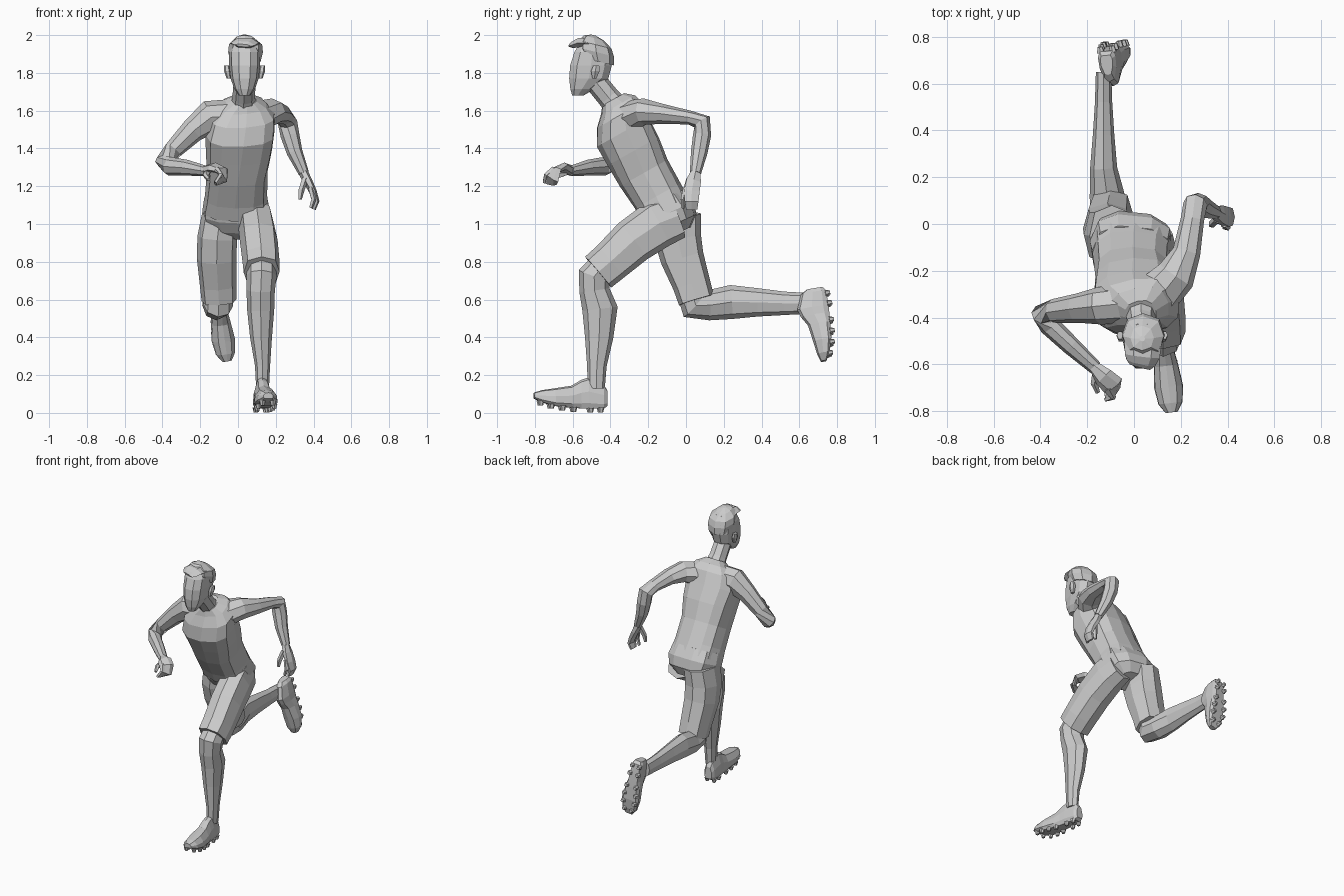
import bpy, bmesh, math
from mathutils import Vector, Matrix


def finish(name, bm):
    bmesh.ops.recalc_face_normals(bm, faces=bm.faces)
    me = bpy.data.meshes.new(name)
    bm.to_mesh(me)
    bm.free()
    ob = bpy.data.objects.new(name, me)
    bpy.context.collection.objects.link(ob)
    return ob


def skin(name, rings):
    """Bridge rings of points and cap both ends."""
    bm = bmesh.new()
    vs = [[bm.verts.new(p) for p in r] for r in rings]
    n = len(vs[0])
    for a, b in zip(vs, vs[1:]):
        for i in range(n):
            bm.faces.new((a[i], a[(i + 1) % n], b[(i + 1) % n], b[i]))
    bm.faces.new(vs[0])
    bm.faces.new(vs[-1])
    return finish(name, bm)


def loft(name, secs, ref=(1, 0, 0), axis=None, n=8, p=1.0, ref_end=None):
    """secs: (x, y, z, half size along ref, half size across)."""
    pts = [Vector(s[:3]) for s in secs]
    rings = []
    for i, s in enumerate(secs):
        if axis:
            t = Vector(axis).normalized()
        else:
            d = [(pts[j + 1] - pts[j]).normalized() for j in (i - 1, i) if 0 <= j < len(pts) - 1]
            t = sum(d, Vector()).normalized()
        r = Vector(ref).lerp(Vector(ref_end or ref), i / (len(secs) - 1))
        u = (r - t * r.dot(t)).normalized()
        v = t.cross(u)
        ring = []
        for k in range(n):
            a = 2 * math.pi * k / n
            c, w = math.cos(a), math.sin(a)
            ring.append(pts[i] + u * s[3] * math.copysign(abs(c) ** p, c)
                        + v * s[4] * math.copysign(abs(w) ** p, w))
        rings.append(ring)
    return skin(name, rings)


# Shirt: leaning and twisting from hips to shoulders
loft("shirt", [
    (-.01, -.11, 1.08, .175, .138), (-.01, -.15, 1.15, .165, .138),
    (-.005, -.224, 1.27, .16, .145), (.005, -.28, 1.385, .175, .155),
    (.01, -.335, 1.486, .185, .158), (.02, -.352, 1.575, .175, .135),
    (.025, -.36, 1.63, .125, .10), (.03, -.385, 1.66, .065, .065)],
    ref=(1, -.12, 0), ref_end=(1, .32, 0), axis=(0, -.49, .87), n=12, p=.75)

# Shorts: seat plus two open-hemmed legs
loft("shorts_seat", [
    (-.01, -.13, 1.13, .17, .132), (-.01, -.09, 1.06, .18, .142),
    (-.01, -.06, 1.0, .16, .125), (0, -.05, .95, .08, .08)],
    ref=(1, -.12, 0), axis=(0, -.4, .9), n=10, p=.75)
loft("shorts_front_leg", [
    (.08, -.05, 1.04, .085, .12), (.095, -.15, 1.0, .095, .13),
    (.11, -.28, .91, .10, .122), (.122, -.40, .80, .098, .11),
    (.125, -.465, .745, .095, .107)], p=.75)
loft("shorts_back_leg", [
    (-.095, -.05, 1.05, .095, .13), (-.11, -.045, .93, .105, .125),
    (-.113, -.02, .82, .105, .115), (-.105, .03, .68, .097, .10),
    (-.10, .055, .597, .093, .096)], p=.75)

# Lower legs
loft("front_lower_leg", [
    (.125, -.43, .79, .075, .075), (.125, -.485, .725, .08, .088),
    (.12, -.485, .65, .075, .08), (.12, -.455, .55, .072, .094),
    (.122, -.46, .40, .058, .075), (.13, -.472, .25, .04, .052),
    (.13, -.475, .13, .034, .045)])
loft("back_lower_leg", [
    (-.10, .03, .64, .075, .078), (-.105, .045, .575, .08, .088),
    (-.115, .12, .57, .075, .08), (-.13, .24, .587, .058, .09),
    (-.13, .38, .585, .046, .075), (-.13, .52, .58, .037, .062),
    (-.13, .65, .58, .033, .055)])


def shoe(name, heel, toe_dir, up):
    """Shoe in local side / toe / up space, with studs under the sole."""
    f = Vector(toe_dir).normalized()
    u = Vector(up)
    u = (u - f * u.dot(f)).normalized()
    s = f.cross(u)
    m = Matrix((s, f, u)).transposed().to_4x4()
    m.translation = heel
    prof = [(0, .026, .035, .12), (.02, .038, .02, .152), (.10, .043, .02, .185),
            (.14, .044, .022, .172), (.19, .052, .025, .142), (.28, .062, .035, .128),
            (.35, .052, .055, .118), (.39, .026, .075, .105)]
    shape = [(-.75, 0), (.75, 0), (1, .18), (.95, .55), (.55, .93), (0, 1),
             (-.55, .93), (-.95, .55), (-1, .18)]
    skin(name, [[m @ Vector((a * w, y, z0 + b * (z1 - z0))) for a, b in shape]
                for y, w, z0, z1 in prof])
    bm = bmesh.new()
    for y, w, z in ((.035, .026, .014), (.09, .03, .012), (.18, .035, .017),
                    (.24, .042, .024), (.30, .042, .033), (.355, .028, .05)):
        for sx in (-1, 1):
            loc = m @ Matrix.Translation((sx * w, y, z))
            bmesh.ops.create_cone(bm, cap_ends=True, segments=6, radius1=.011,
                                  radius2=.018, depth=.026, matrix=loc)
    finish(name + "_studs", bm)


shoe("front_shoe", (.115, -.418, .002), (.045, -.38, 0), (0, 0, 1))
shoe("back_shoe", (-.125, .755, .668), (.055, .06, -.37), (.1, -1, 0))

# Arms: shoulder to wrist
loft("bent_arm", [
    (-.05, -.34, 1.57, .09, .085), (-.15, -.35, 1.565, .09, .08),
    (-.24, -.36, 1.495, .065, .063), (-.34, -.372, 1.395, .05, .052),
    (-.392, -.385, 1.33, .052, .047), (-.36, -.435, 1.305, .05, .045),
    (-.27, -.52, 1.298, .042, .04), (-.165, -.615, 1.28, .027, .03)], ref=(0, 0, 1))
loft("trailing_arm", [
    (.10, -.30, 1.57, .10, .085), (.18, -.22, 1.595, .085, .07),
    (.225, -.12, 1.582, .06, .052), (.25, .02, 1.563, .05, .037),
    (.262, .085, 1.54, .052, .05), (.275, .085, 1.47, .05, .048),
    (.30, .07, 1.38, .042, .044), (.348, .05, 1.27, .028, .03)])

# Hands: palm with curled fingers, index finger and thumb
loft("bent_hand", [
    (-.175, -.605, 1.283, .024, .028), (-.13, -.655, 1.30, .045, .022),
    (-.09, -.69, 1.285, .048, .018), (-.08, -.71, 1.245, .045, .015),
    (-.12, -.72, 1.215, .036, .012)], ref=(-.55, -.75, -.3), n=6)
loft("bent_index", [
    (-.11, -.70, 1.29, .016, .016), (-.09, -.74, 1.26, .014, .014),
    (-.12, -.75, 1.22, .010, .010)], ref=(-.55, -.75, 0), n=5)
loft("bent_thumb", [
    (-.16, -.63, 1.275, .018, .018), (-.17, -.68, 1.255, .016, .016),
    (-.155, -.72, 1.235, .01, .01)], ref=(0, 0, 1), n=5)
loft("trailing_hand", [
    (.345, .05, 1.275, .026, .028), (.37, .04, 1.225, .024, .045),
    (.398, .03, 1.17, .02, .048), (.415, .03, 1.12, .016, .042),
    (.40, .03, 1.078, .012, .034)], n=6)
loft("trailing_index", [
    (.385, .0, 1.19, .016, .016), (.40, -.015, 1.13, .014, .014),
    (.385, -.015, 1.085, .01, .01)], n=5)
loft("trailing_thumb", [
    (.355, .02, 1.24, .018, .018), (.335, -.0, 1.18, .017, .017),
    (.328, -.005, 1.13, .01, .01)], n=5)

# Neck and head
loft("neck", [(.03, -.35, 1.60, .075, .07), (.03, -.41, 1.67, .06, .06),
              (.035, -.475, 1.75, .058, .06)])
loft("head", [
    (.035, -.572, 1.68, .03, .032), (.035, -.55, 1.715, .055, .065),
    (.035, -.515, 1.77, .074, .108), (.035, -.503, 1.84, .082, .115),
    (.035, -.495, 1.91, .083, .10), (.035, -.495, 1.96, .06, .07)],
    axis=(0, 0, 1), n=10, p=.85)

# Hair: tilted cap with a swept tuft at the front
loft("hair", [
    (.04, -.465, 1.86, .08, .085), (.04, -.475, 1.91, .092, .096),
    (.04, -.48, 1.95, .088, .088), (.035, -.488, 1.985, .05, .055),
    (.035, -.49, 2.0, .012, .012)], axis=(0, .25, 1), p=.85)
loft("hair_tuft", [
    (.04, -.50, 1.955, .08, .035), (.035, -.565, 1.96, .075, .028),
    (.03, -.595, 1.95, .062, .02), (.025, -.612, 1.945, .045, .008)], n=6)

# Ears
for side, label in ((-1, "ear_a"), (1, "ear_b")):
    x = .035 + side * .083
    loft(label, [(x, -.485, 1.77, .012, .012), (x + side * .008, -.48, 1.81, .018, .026),
                 (x + side * .012, -.475, 1.84, .014, .018)], axis=(0, 0, 1), n=6)
